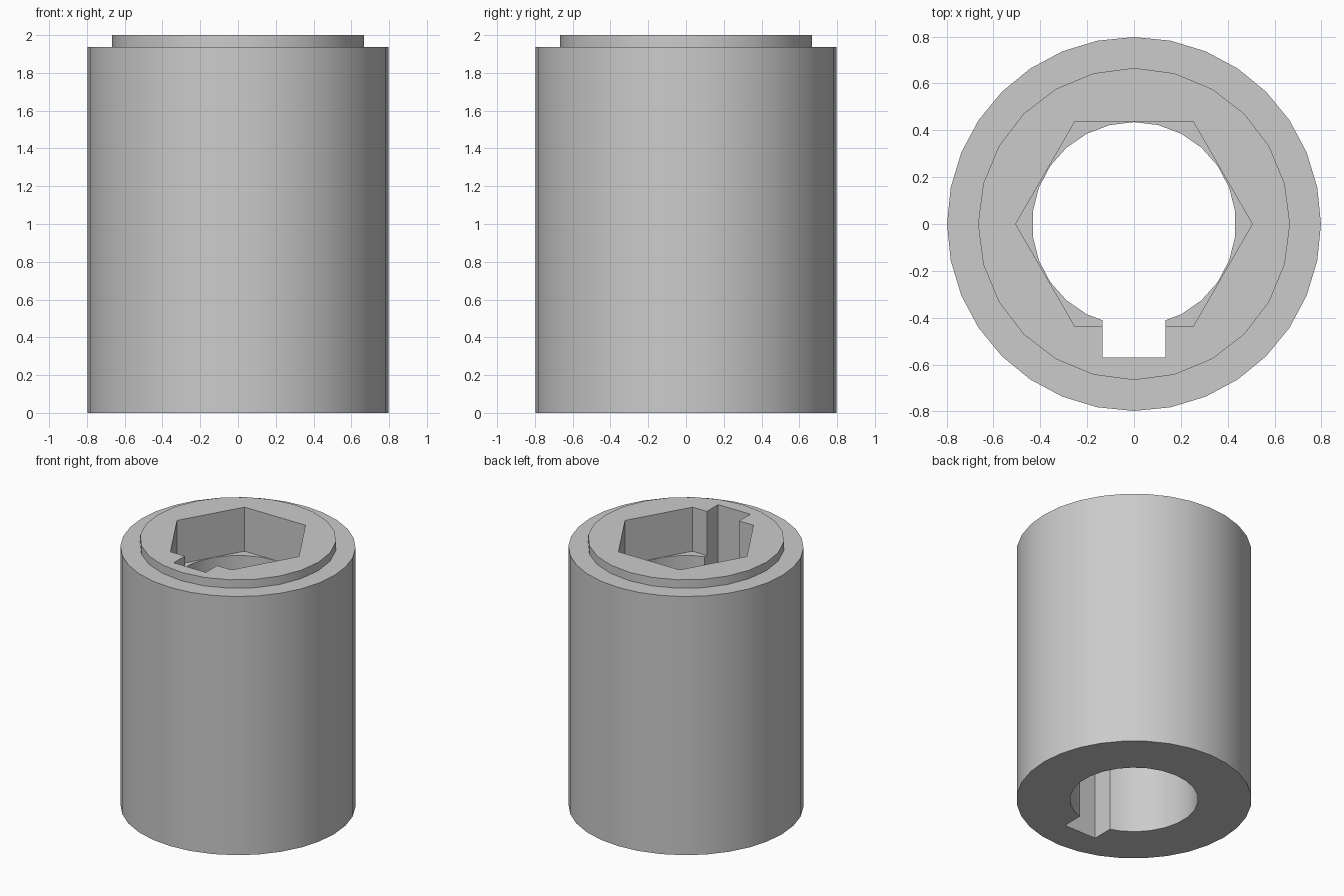
import bpy
import math

cube = bpy.data.objects.get("Cube")
if cube:
    bpy.data.objects.remove(cube, do_unlink=True)

steel = bpy.data.materials.new("plain grey")
steel.use_nodes = True
grey = (0.6, 0.6, 0.6, 1)
steel.diffuse_color = grey
steel.node_tree.nodes["Principled BSDF"].inputs["Base Color"].default_value = grey


def prism(name, sides, radius, low, high, turn=0):
    bpy.ops.mesh.primitive_cylinder_add(
        vertices=sides, radius=radius, depth=high - low,
        location=(0, 0, (low + high) / 2), rotation=(0, 0, turn))
    part = bpy.context.object
    part.name = name
    part.data.materials.append(steel)
    return part


def combine(target, tool, operation):
    mod = target.modifiers.new(tool.name, 'BOOLEAN')
    mod.operation = operation
    mod.solver = 'EXACT'
    mod.object = tool
    bpy.ops.object.select_all(action='DESELECT')
    bpy.context.view_layer.objects.active = target
    target.select_set(True)
    bpy.ops.object.modifier_apply(modifier=mod.name)
    bpy.data.objects.remove(tool, do_unlink=True)


# Sleeve with a raised collar on its top
sleeve = prism("sleeve", 32, 0.798, 0, 1.937)
combine(sleeve, prism("collar", 24, 0.666, 1.5, 2), 'UNION')

# Round through bore and hexagonal socket
combine(sleeve, prism("bore", 26, 0.435, -0.2, 2.2), 'DIFFERENCE')
combine(sleeve, prism("hex_socket", 6, 0.505, 1.67, 2.2, math.pi / 6), 'DIFFERENCE')

# Keyway along the full length at the front
bpy.ops.mesh.primitive_cube_add(size=1, location=(0, -0.37, 1))
keyway = bpy.context.object
keyway.name = "keyway"
keyway.scale = (0.267, 0.4, 2.4)
keyway.data.materials.append(steel)
combine(sleeve, keyway, 'DIFFERENCE')

sleeve.select_set(True)
bpy.ops.object.shade_smooth_by_angle(angle=math.radians(30))
